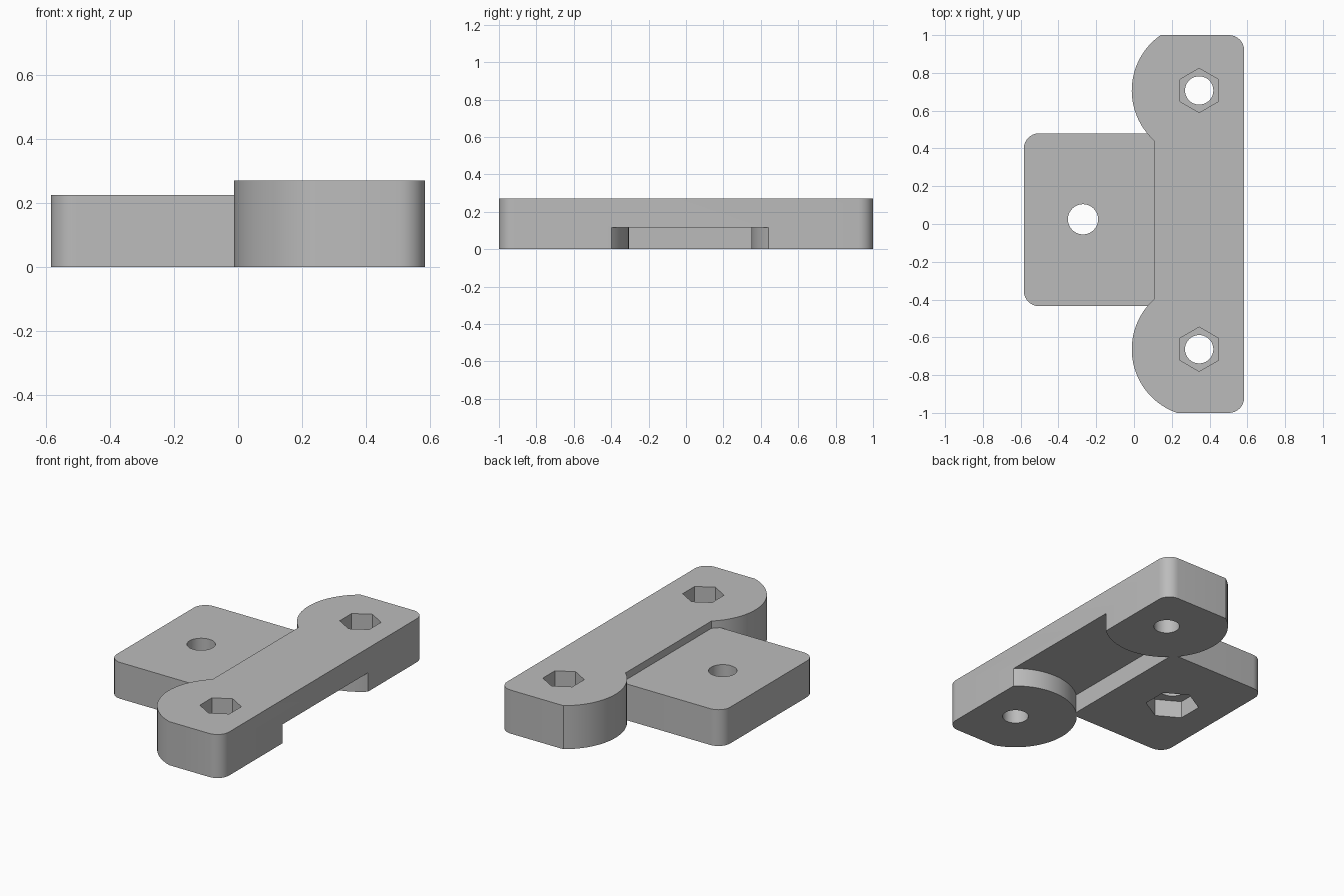
import bpy, bmesh
from math import pi, cos, sin, acos, asin, radians

if "Cube" in bpy.data.objects:
    bpy.data.objects.remove(bpy.data.objects["Cube"], do_unlink=True)

grey = bpy.data.materials.new("plain_grey")
grey.use_nodes = True
grey.diffuse_color = (0.5, 0.5, 0.5, 1)
grey.node_tree.nodes["Principled BSDF"].inputs["Base Color"].default_value = (0.5, 0.5, 0.5, 1)


def arc(cx, cy, r, a0, a1, n):
    return [(cx + r * cos(a0 + (a1 - a0) * i / n), cy + r * sin(a0 + (a1 - a0) * i / n))
            for i in range(n + 1)]


def ring(cx, cy, r, n, start=0.0):
    return arc(cx, cy, r, start, start + 2 * pi, n)[:-1]


def prism(name, outline, z0, z1):
    """Extrude a flat outline from z0 to z1."""
    bm = bmesh.new()
    face = bm.faces.new([bm.verts.new((x, y, z0)) for x, y in outline])
    top = bmesh.ops.extrude_face_region(bm, geom=[face])["geom"]
    bmesh.ops.translate(bm, vec=(0, 0, z1 - z0),
                        verts=[v for v in top if isinstance(v, bmesh.types.BMVert)])
    bmesh.ops.recalc_face_normals(bm, faces=bm.faces)
    mesh = bpy.data.meshes.new(name)
    bm.to_mesh(mesh)
    bm.free()
    mesh.materials.append(grey)
    obj = bpy.data.objects.new(name, mesh)
    bpy.context.collection.objects.link(obj)
    return obj


def combine(target, other, operation):
    mod = target.modifiers.new("join", 'BOOLEAN')
    mod.operation, mod.solver, mod.object = operation, 'EXACT', other
    bpy.context.view_layer.objects.active = target
    bpy.ops.object.modifier_apply(modifier=mod.name)
    bpy.data.objects.remove(other, do_unlink=True)


# Shared dimensions
SIDE, BAR_LEFT, CORNER = 0.583, 0.105, 0.08
BOLT_X, BACK_Y, FRONT_Y, PAD_R = 0.345, 0.707, -0.663, 0.357
HEIGHT, RECESS_Z, PLATE_Z = 0.27, 0.117, 0.225
PLATE_HOLE = (-0.27, 0.025)
neck = acos((BOLT_X - BAR_LEFT) / PAD_R)

# Long bar with a round lobe at each end
bar = arc(SIDE - CORNER, 1 - CORNER, CORNER, 0, pi / 2, 8)
bar += arc(BOLT_X, BACK_Y, PAD_R, pi - asin((1 - BACK_Y) / PAD_R), pi + neck, 24)
bar += arc(BOLT_X, FRONT_Y, PAD_R, pi - neck, pi + asin((1 + FRONT_Y) / PAD_R), 24)
bar += arc(SIDE - CORNER, CORNER - 1, CORNER, -pi / 2, 0, 8)
bracket = prism("mounting_bracket", bar, 0, HEIGHT)

# Side plate with two rounded corners
plate = [(0.2, -0.435), (0.2, 0.48)]
plate += arc(CORNER - SIDE, 0.48 - CORNER, CORNER, pi / 2, pi, 8)
plate += arc(CORNER - SIDE, CORNER - 0.435, CORNER, pi, 1.5 * pi, 8)
combine(bracket, prism("side_plate", plate, 0, PLATE_Z), 'UNION')

# Channel under the bar, curved around the two lobes
channel = arc(BOLT_X, FRONT_Y, PAD_R, pi - neck, neck, 24)
channel += [(0.7, channel[-1][1])]
far = arc(BOLT_X, BACK_Y, PAD_R, -neck, neck - pi, 24)
channel += [(0.7, far[0][1])] + far
combine(bracket, prism("channel_cutter", channel, -0.1, RECESS_Z), 'DIFFERENCE')

# Bolt holes with hexagonal nut pockets: above in the lobes, below in the plate
for x, y, r, nut, z0, z1 in ((BOLT_X, BACK_Y, 0.075, 0.117, 0.14, 0.4),
                             (BOLT_X, FRONT_Y, 0.075, 0.117, 0.14, 0.4),
                             (*PLATE_HOLE, 0.08, 0.155, -0.1, 0.108)):
    combine(bracket, prism("hole_cutter", ring(x, y, r, 40), -0.2, 0.5), 'DIFFERENCE')
    combine(bracket, prism("nut_cutter", ring(x, y, nut, 6, pi / 2), z0, z1), 'DIFFERENCE')

bpy.ops.object.select_all(action='DESELECT')
bracket.select_set(True)
bpy.context.view_layer.objects.active = bracket
bpy.ops.object.shade_smooth_by_angle(angle=radians(30))
